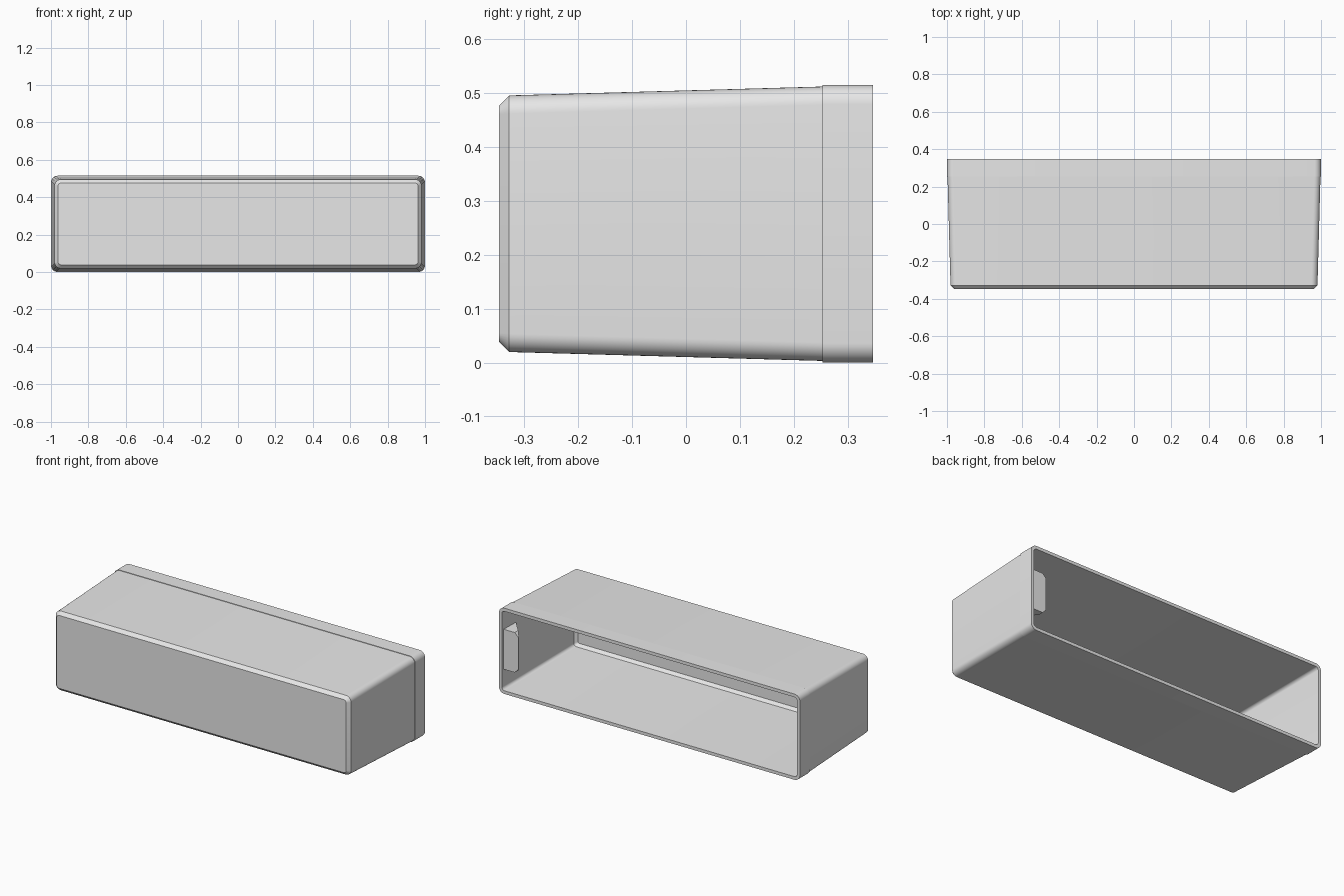
import bpy
import bmesh
import math

MID_Z = 0.2575
CORNER_STEPS = 8

old = bpy.data.objects.get("Cube")
if old:
    bpy.data.objects.remove(old, do_unlink=True)

grey = bpy.data.materials.new("plain grey")
colour = (0.8, 0.8, 0.8, 1.0)
grey.use_nodes = True
grey.diffuse_color = colour
grey.node_tree.nodes["Principled BSDF"].inputs["Base Color"].default_value = colour


def finish(bm, name):
    bmesh.ops.recalc_face_normals(bm, faces=bm.faces[:])
    mesh = bpy.data.meshes.new(name)
    bm.to_mesh(mesh)
    bm.free()
    mesh.materials.append(grey)
    obj = bpy.data.objects.new(name, mesh)
    bpy.context.collection.objects.link(obj)
    bpy.ops.object.select_all(action='DESELECT')
    obj.select_set(True)
    bpy.context.view_layer.objects.active = obj
    bpy.ops.object.shade_smooth_by_angle(angle=math.radians(30))
    return obj


def rounded_ring(bm, y, half_x, half_z, radius):
    """Rounded rectangle of vertices across the box at depth y."""
    ring = []
    for quarter, (sx, sz) in enumerate([(1, 1), (-1, 1), (-1, -1), (1, -1)]):
        for i in range(CORNER_STEPS + 1):
            a = math.pi / 2 * (quarter + i / CORNER_STEPS)
            x = sx * (half_x - radius) + radius * math.cos(a)
            z = sz * (half_z - radius) + radius * math.sin(a)
            ring.append(bm.verts.new((x, y, MID_Z + z)))
    return ring


def bridge(bm, first, second):
    count = len(first)
    for i in range(count):
        j = (i + 1) % count
        bm.faces.new((first[i], first[j], second[j], second[i]))


# Tapered hollow shell with a raised collar, open at the back
# Each section: depth, half width, half height, corner radius
sections = [
    (-0.347, 0.962, 0.219, 0.016),   # front panel
    (-0.328, 0.981, 0.238, 0.034),   # front chamfer
    (0.253, 0.997, 0.2545, 0.034),   # body up to the collar
    (0.253, 1.0, 0.2575, 0.036),     # collar step
    (0.347, 1.0, 0.2575, 0.036),     # open rim
    (0.347, 0.981, 0.2385, 0.018),   # rim inner edge
    (-0.31, 0.963, 0.2205, 0.018),   # inner walls
    (-0.327, 0.947, 0.2045, 0.008),  # inner front chamfer
]
bm = bmesh.new()
rings = [rounded_ring(bm, *s) for s in sections]
for first, second in zip(rings, rings[1:]):
    bridge(bm, first, second)
bm.faces.new(rings[0])
bm.faces.new(rings[-1])
finish(bm, "hollow_shell")

# Wedge-shaped catch on the inside of the left wall
wall_x, tip_x, back_y = 0.985, 0.883, 0.33
half_h, cut = 0.12, 0.024
outline = [(wall_x, -half_h), (tip_x + cut, -half_h), (tip_x, cut - half_h),
           (tip_x, half_h - cut), (tip_x + cut, half_h), (wall_x, half_h)]
bm = bmesh.new()
back, ramp = [], []
for x, z in outline:
    depth = 0.006 + 0.115 * (x - tip_x) / (wall_x - tip_x)
    back.append(bm.verts.new((x, back_y, MID_Z + z)))
    ramp.append(bm.verts.new((x, back_y - depth, MID_Z + z)))
bridge(bm, back, ramp)
bm.faces.new(back)
bm.faces.new(ramp)
finish(bm, "inner_catch")
